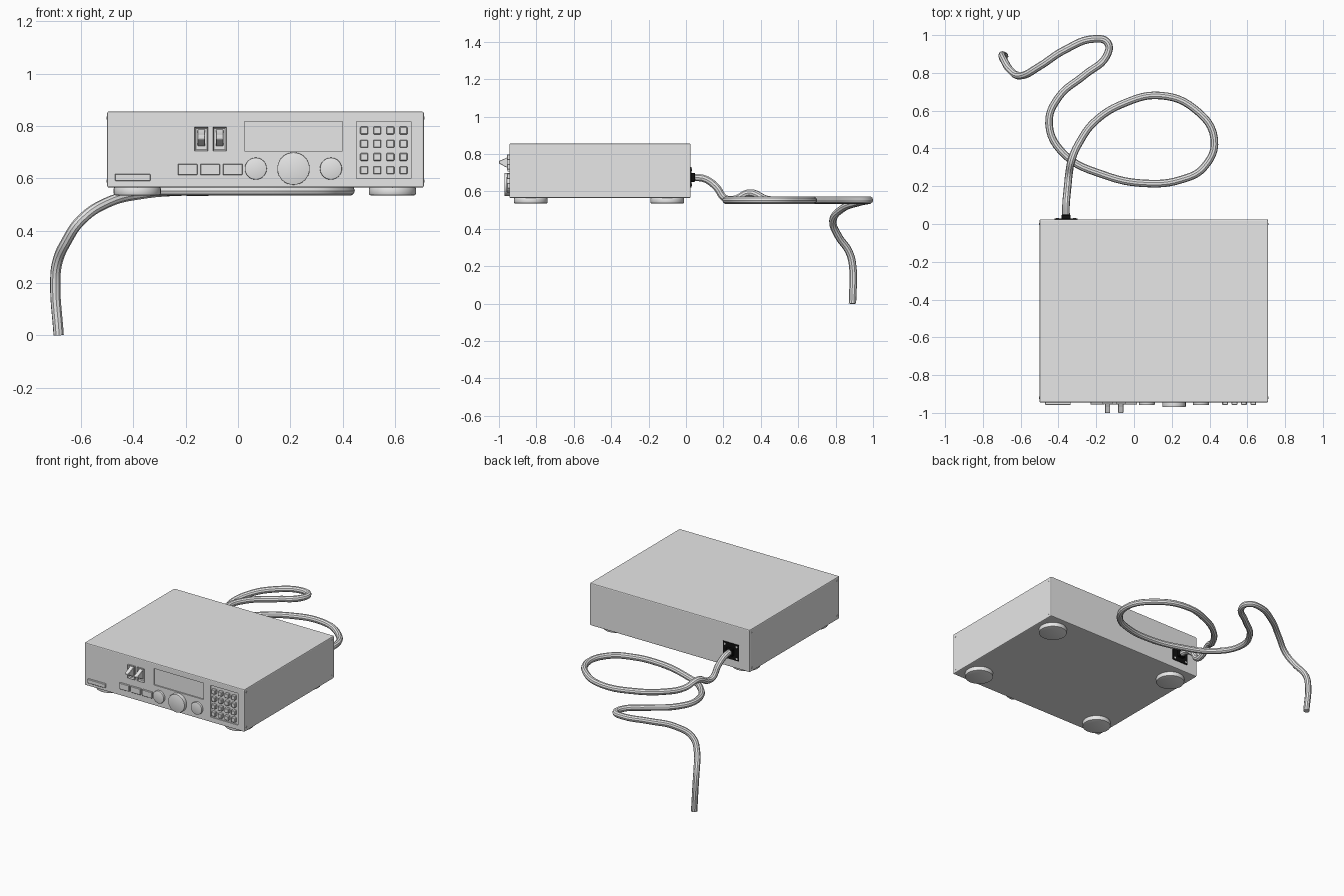
import bpy, bmesh
from math import pi
from mathutils import Matrix, Vector

old = bpy.data.objects.get("Cube")
if old:
    bpy.data.objects.remove(old, do_unlink=True)


def material(name, value):
    mat = bpy.data.materials.new(name)
    mat.use_nodes = True
    colour = (value, value, value, 1)
    mat.diffuse_color = colour
    mat.node_tree.nodes["Principled BSDF"].inputs["Base Color"].default_value = colour
    return mat


GREY = material("light grey", 0.8)
BLACK = material("black", 0.005)
FRONT, BACK = -0.945, 0.025
LEFT, RIGHT = 0.71, -0.5
BOTTOM, TOP = 0.565, 0.855


def finish(name, bm, mat, bevel=0, segments=1, smooth=False):
    """Turn a bmesh into an object with an optional edge bevel."""
    mesh = bpy.data.meshes.new(name)
    bmesh.ops.recalc_face_normals(bm, faces=bm.faces)
    bm.to_mesh(mesh)
    bm.free()
    obj = bpy.data.objects.new(name, mesh)
    bpy.context.collection.objects.link(obj)
    mesh.materials.append(mat)
    bpy.ops.object.select_all(action="DESELECT")
    obj.select_set(True)
    bpy.context.view_layer.objects.active = obj
    if bevel:
        mod = obj.modifiers.new("Edge", "BEVEL")
        mod.width, mod.segments = bevel, segments
        mod.limit_method = "ANGLE"
        bpy.ops.object.modifier_apply(modifier=mod.name)
    if smooth:
        bpy.ops.object.shade_smooth_by_angle()
    return obj


def box(name, xs, ys, zs, mat=GREY, bevel=0, segments=1, recess=None):
    """Box from ranges; recess = (rim, depth) sinks the front face."""
    bm = bmesh.new()
    bmesh.ops.create_cube(bm, size=1)
    ranges = (xs, ys, zs)
    for v in bm.verts:
        v.co = Vector([r[0] if c < 0 else r[1] for c, r in zip(v.co, ranges)])
    if recess:
        bm.normal_update()
        face = min(bm.faces, key=lambda f: f.calc_center_median().y)
        bmesh.ops.inset_region(bm, faces=[face], thickness=recess[0])
        bmesh.ops.translate(bm, verts=face.verts, vec=(0, recess[1], 0))
    return finish(name, bm, mat, bevel, segments)


def disc(name, centre, radius, depth, axis="Z", mat=GREY, sides=32, bevel=0):
    bm = bmesh.new()
    bmesh.ops.create_cone(bm, cap_ends=True, segments=sides, radius1=radius,
                          radius2=radius, depth=depth)
    turn = {"X": Matrix.Rotation(pi / 2, 4, "Y"),
            "Y": Matrix.Rotation(pi / 2, 4, "X"), "Z": Matrix()}[axis]
    bm.transform(Matrix.Translation(centre) @ turn)
    return finish(name, bm, mat, bevel, 2, True)


# Case with sunken display and keypad fields
case = box("case", (RIGHT, LEFT), (FRONT, BACK), (BOTTOM, TOP), bevel=0.006, segments=2)
for field, xs, zs in (("display", (0.025, 0.4), (0.705, 0.817)),
                      ("keypad", (0.452, 0.66), (0.6, 0.817))):
    cutter = box(field + "_cutter", xs, (FRONT - 0.1, FRONT + 0.008), zs)
    cutter.hide_render = True
    bpy.context.view_layer.objects.active = case
    cut = case.modifiers.new(field, "BOOLEAN")
    cut.operation, cut.object, cut.solver = "DIFFERENCE", cutter, "EXACT"
    bpy.ops.object.modifier_apply(modifier=cut.name)
    bpy.data.objects.remove(cutter, do_unlink=True)

# Keypad keys
for row in range(4):
    for col in range(4):
        x, z = 0.482 + col * 0.05, 0.631 + row * 0.0505
        box("key", (x - 0.015, x + 0.015), (FRONT - 0.013, FRONT + 0.01),
            (z - 0.015, z + 0.015), bevel=0.003)

# Row of push buttons and the power bar
for i in range(3):
    x = -0.23 + i * 0.086
    box("push_button", (x, x + 0.075), (FRONT - 0.011, FRONT + 0.01),
        (0.613, 0.655), bevel=0.002)
box("power_bar", (-0.47, -0.335), (FRONT - 0.012, FRONT + 0.01), (0.59, 0.617), bevel=0.002)

# Rotary knobs
for x, radius, depth in ((0.068, 0.042, 0.014), (0.212, 0.062, 0.025), (0.355, 0.042, 0.014)):
    disc("knob", (x, FRONT - depth / 2 + 0.005, 0.637), radius, depth + 0.01,
         "Y", bevel=0.003)

# Rocker switches: a rimmed frame with a wedge lever
for x in (-0.14, -0.07):
    box("switch_frame", (x - 0.026, x + 0.026), (FRONT - 0.009, FRONT + 0.01),
        (0.705, 0.796), recess=(0.007, 0.008))
    bm = bmesh.new()
    profile = ((FRONT, 0.722), (FRONT - 0.025, 0.733), (-1, 0.75),
               (-1, 0.763), (FRONT - 0.025, 0.775), (FRONT, 0.788))
    face = bm.faces.new([bm.verts.new((x - 0.014, y, z)) for y, z in profile])
    side = bmesh.ops.extrude_face_region(bm, geom=[face])["geom"]
    bmesh.ops.translate(bm, vec=(0.028, 0, 0),
                        verts=[v for v in side if isinstance(v, bmesh.types.BMVert)])
    finish("switch_lever", bm, GREY, 0.002)

# Feet
for x in (-0.385, 0.59):
    for y in (-0.83, -0.1):
        disc("foot", (x, y, BOTTOM - 0.014), 0.09, 0.032, bevel=0.007)

# Side cover screws
for x in (RIGHT, LEFT):
    for y in (FRONT + 0.025, BACK - 0.025):
        for z in (BOTTOM + 0.025, TOP - 0.025):
            disc("side_screw", (x, y, z), 0.006, 0.004, "X", sides=12)

# Power inlet on the back
INLET = Vector((-0.36, BACK, 0.675))
box("inlet_plate", (INLET.x - 0.06, INLET.x + 0.06), (BACK - 0.01, BACK + 0.005),
    (INLET.z - 0.055, INLET.z + 0.055), BLACK)
for dx in (-0.045, 0.045):
    for dz in (-0.04, 0.04):
        disc("inlet_screw", INLET + Vector((dx, 0.005, dz)), 0.007, 0.004, "Y", sides=12)
box("plug", (INLET.x - 0.025, INLET.x + 0.025), (BACK, BACK + 0.024),
    (INLET.z - 0.024, INLET.z + 0.024), BLACK, 0.004)

# Power cable: out of the plug, one loop, then a hanging end
start = [(-.36, .04, .675), (-.36, .1, .667), (-.355, .16, .625), (-.35, .21, .562),
         (-.345, .26, .558), (-.33, .34, .592), (-.29, .43, .558)]
flat = [(-.21, .54), (-.05, .64), (.14, .68), (.32, .61), (.425, .45), (.37, .3),
        (.25, .235), (.06, .215), (-.16, .26), (-.37, .37), (-.45, .53), (-.4, .67),
        (-.26, .79), (-.145, .89), (-.14, .96), (-.21, .98)]
hang = [(-.37, .92, .54), (-.5, .835, .507), (-.6, .785, .44), (-.655, .815, .36),
        (-.69, .87, .28), (-.698, .89, .21), (-.685, .89, 0)]
path = start + [(x, y, 0.553) for x, y in flat] + hang
curve = bpy.data.curves.new("power_cable", "CURVE")
curve.dimensions = "3D"
curve.bevel_depth, curve.bevel_resolution, curve.resolution_u = 0.02, 3, 6
curve.use_fill_caps = True
spline = curve.splines.new("BEZIER")
spline.bezier_points.add(len(path) - 1)
for point, co in zip(spline.bezier_points, path):
    point.co = co
    point.handle_left_type = point.handle_right_type = "AUTO"
curve.materials.append(GREY)
cable = bpy.data.objects.new("power_cable", curve)
bpy.context.collection.objects.link(cable)
bpy.ops.object.select_all(action="DESELECT")
cable.select_set(True)
bpy.context.view_layer.objects.active = cable
bpy.ops.object.convert(target="MESH")
bpy.ops.object.shade_smooth_by_angle()
